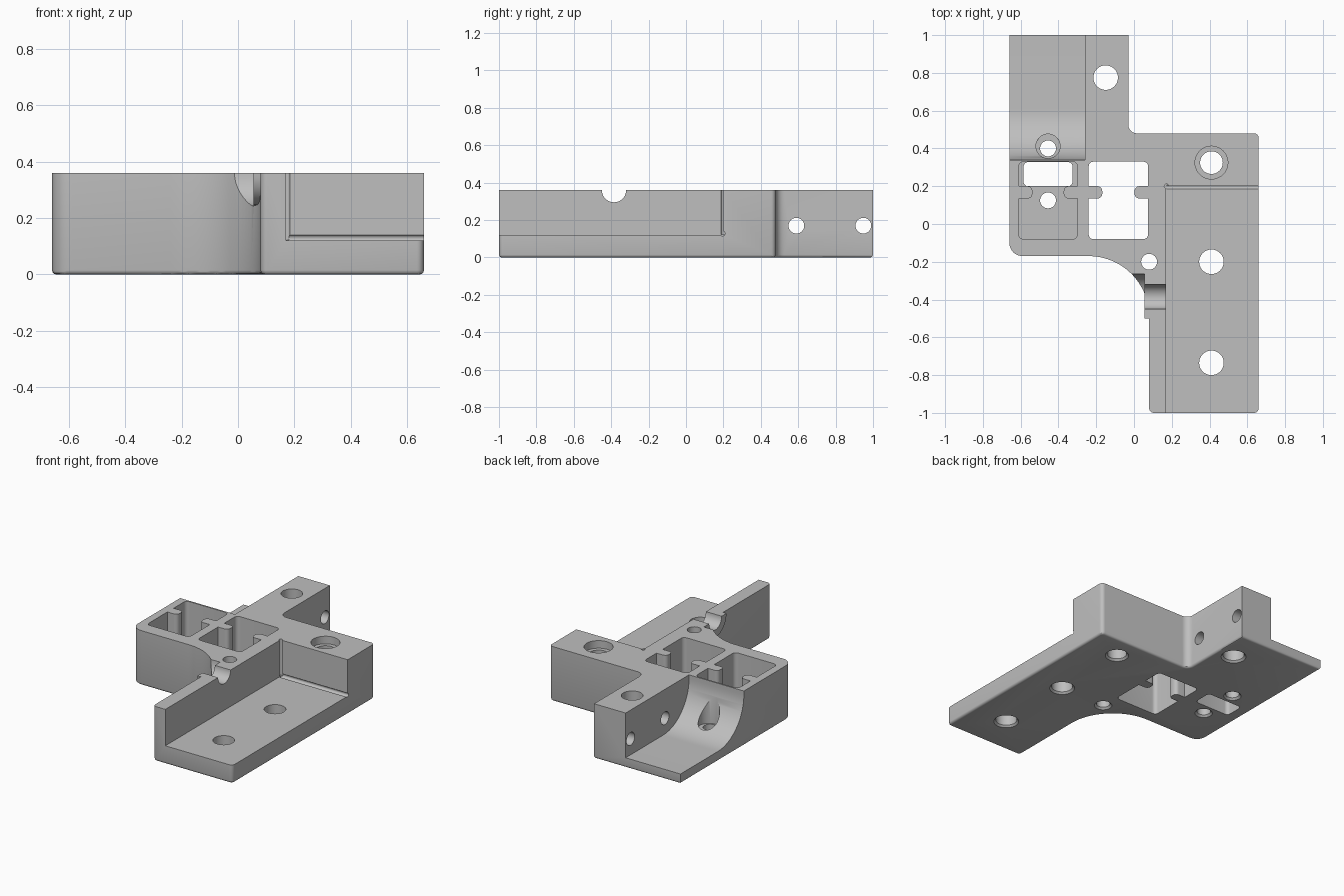
import bpy, bmesh
from math import pi, sin, cos
from mathutils import Matrix, Vector

old = bpy.data.objects.get("Cube")
if old:
    bpy.data.objects.remove(old, do_unlink=True)

grey = bpy.data.materials.new("plain grey")
grey.use_nodes = True
grey.diffuse_color = (0.52, 0.52, 0.52, 1)
grey.node_tree.nodes["Principled BSDF"].inputs["Base Color"].default_value = grey.diffuse_color


def to_object(bm, name):
    bmesh.ops.recalc_face_normals(bm, faces=bm.faces)
    mesh = bpy.data.meshes.new(name)
    bm.to_mesh(mesh)
    bm.free()
    mesh.materials.append(grey)
    obj = bpy.data.objects.new(name, mesh)
    bpy.context.collection.objects.link(obj)
    return obj


def rounded(corners):
    """Round the right-angled corners of an outline; each is (x, y, radius)."""
    pts = []
    for i, (x, y, r) in enumerate(corners):
        p = Vector((x, y))
        if not r:
            pts.append(p)
            continue
        u = (Vector(corners[i - 1][:2]) - p).normalized()
        v = (Vector(corners[(i + 1) % len(corners)][:2]) - p).normalized()
        n = 24 if r > 0.2 else 6
        for k in range(n + 1):
            t = k / n * pi / 2
            pts.append(p + r * (u + v) - r * (v * cos(t) + u * sin(t)))
    return pts


def prism(name, corners, z0, z1, bevel=0):
    bm = bmesh.new()
    base = bm.faces.new([bm.verts.new((p.x, p.y, z0)) for p in rounded(corners)])
    top = bmesh.ops.extrude_face_region(bm, geom=[base], use_keep_orig=True)
    bmesh.ops.translate(bm, vec=(0, 0, z1 - z0),
                        verts=[g for g in top["geom"] if isinstance(g, bmesh.types.BMVert)])
    if bevel:
        low = [e for e in bm.edges if all(v.co.z < z0 + 1e-5 for v in e.verts)]
        bmesh.ops.bevel(bm, geom=low, offset=bevel, segments=3, profile=0.5,
                        affect='EDGES', clamp_overlap=True)
    return to_object(bm, name)


def box(name, x0, x1, y0, y1, z0, z1, r=0):
    return prism(name, [(x0, y0, r), (x1, y0, r), (x1, y1, r), (x0, y1, r)], z0, z1)


def cylinder(name, centre, axis, a, b, r, r2=None, sides=40):
    """Cylinder along an axis from a to b; centre holds the other two coordinates."""
    bm = bmesh.new()
    bmesh.ops.create_cone(bm, cap_ends=True, segments=sides, radius1=r,
                          radius2=r if r2 is None else r2, depth=b - a)
    mid = (a + b) / 2
    if axis == 'X':
        place = Matrix.Translation((mid, *centre)) @ Matrix.Rotation(pi / 2, 4, 'Y')
    else:
        place = Matrix.Translation((*centre, mid))
    bmesh.ops.transform(bm, matrix=place, verts=bm.verts)
    return to_object(bm, name)


def combine(tool, operation='DIFFERENCE'):
    tool.hide_render = True
    mod = body.modifiers.new(tool.name, 'BOOLEAN')
    mod.operation, mod.solver, mod.object = operation, 'EXACT', tool
    bpy.context.view_layer.objects.active = body
    bpy.ops.object.modifier_apply(modifier=mod.name)
    bpy.data.objects.remove(tool, do_unlink=True)


TOP = 0.36

# Main bracket outline, with a rounded lower rim
body = prism("bracket_body", [
    (-0.66, 1, 0), (-0.66, -0.17, 0.07), (0.08, -0.17, 0.32), (0.08, -1, 0.025),
    (0.66, -1, 0.025), (0.66, 0.48, 0.025), (-0.03, 0.48, 0.045), (-0.03, 1, 0)],
    0, 0.42, bevel=0.015)

# Boss around the cable notch, then the flat top
combine(cylinder("notch_boss", (-0.385, TOP), 'X', 0.055, 0.14, 0.115), 'UNION')
combine(box("top_trim", -2, 2, -2, 2, TOP, 1))

# Cable notch and its wider mouth
combine(cylinder("notch_mouth", (-0.385, TOP), 'X', -0.25, 0.055, 0.12))
combine(cylinder("cable_notch", (-0.385, TOP), 'X', -0.1, 0.3, 0.065))

# Stepped ledge on the left side, with relief grooves in its corners
combine(box("ledge_cut", 0.17, 1, -1.3, 0.2, 0.12, 0.6))
combine(cylinder("ledge_groove", (0.196, 0.128), 'X', 0.172, 1, 0.013, sides=16))
combine(cylinder("corner_relief", (0.172, 0.2), 'Z', 0.122, 0.6, 0.012, sides=16))

# Scooped trough at the back: flat floor rising in a quarter round
R, FLOOR, EDGE = 0.27, 0.065, 0.34
bm = bmesh.new()
profile = [(1.2, 0.6), (EDGE, 0.6)]
profile += [(EDGE + R - R * cos(k * pi / 40), FLOOR + R - R * sin(k * pi / 40)) for k in range(21)]
profile.append((1.2, FLOOR))
face = bm.faces.new([bm.verts.new((-0.8, y, z)) for y, z in profile])
ext = bmesh.ops.extrude_face_region(bm, geom=[face], use_keep_orig=True)
bmesh.ops.translate(bm, vec=(0.54, 0, 0),
                    verts=[g for g in ext["geom"] if isinstance(g, bmesh.types.BMVert)])
combine(to_object(bm, "trough_cut"))


# Pockets with a pair of locating tabs
def pocket(name, x0, x1, z0):
    y0, ya, yb, y1, t = -0.08, 0.135, 0.2, 0.33, 0.072
    r = 0.025
    combine(prism(name, [
        (x0, y0, r), (x1, y0, r), (x1, ya, 0), (x1 - t, ya, r), (x1 - t, yb, r), (x1, yb, 0),
        (x1, y1, r), (x0, y1, r), (x0, yb, 0), (x0 + t, yb, r), (x0 + t, ya, r), (x0, ya, 0)],
        z0, 0.6))


pocket("blind_pocket", -0.61, -0.3, 0.1)
pocket("through_pocket", -0.24, 0.075, -0.1)
combine(box("pocket_window", -0.585, -0.325, 0.2, 0.328, -0.1, 0.2, 0.025))

# Vertical screw holes, with a small chamfer underneath
for x, y, r in [(-0.15, 0.775, 0.065), (0.41, 0.325, 0.06), (0.41, -0.2, 0.065),
                (0.41, -0.735, 0.065), (0.08, -0.2, 0.042), (-0.455, 0.125, 0.042),
                (-0.455, 0.4, 0.042)]:
    combine(cylinder("screw_hole", (x, y), 'Z', -0.1, 0.6, r))
    combine(cylinder("hole_chamfer", (x, y), 'Z', -0.01, 0.012, r + 0.022, r))
combine(cylinder("counterbore", (0.41, 0.325), 'Z', 0.31, 0.6, 0.087))
combine(cylinder("trough_counterbore", (-0.455, 0.412), 'Z', 0.09, 0.6, 0.064))

# Cross holes through the back wall
for y in (0.59, 0.948):
    combine(cylinder("cross_hole", (y, 0.17), 'X', -0.4, 0.2, 0.042))

# Smooth shading with sharp edges kept
bpy.ops.object.select_all(action='DESELECT')
body.select_set(True)
bpy.context.view_layer.objects.active = body
bpy.ops.object.shade_smooth_by_angle(angle=pi / 6)
